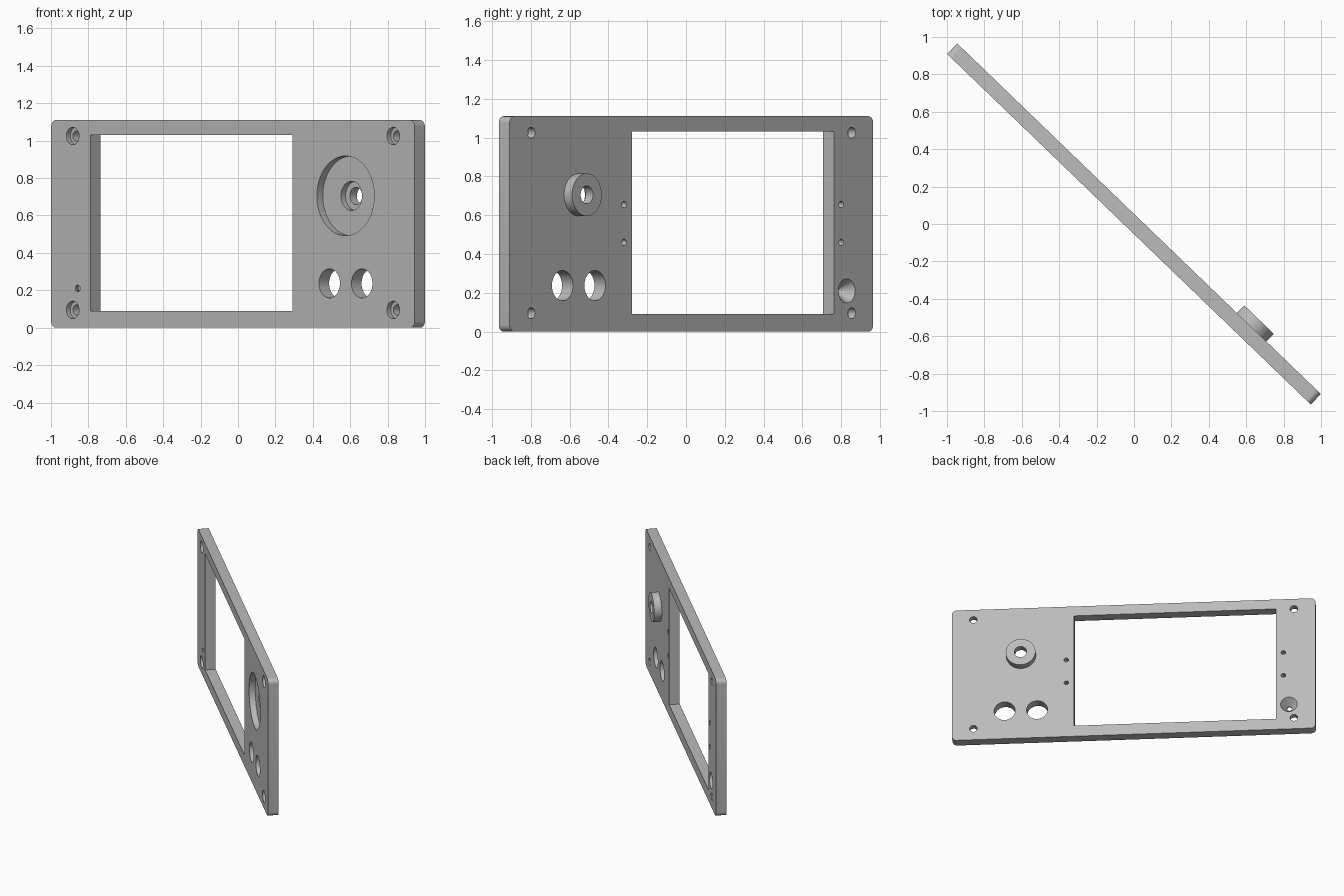
import bpy, bmesh, math

if "Cube" in bpy.data.objects:
    bpy.data.objects.remove(bpy.data.objects["Cube"])

ANGLE = -math.radians(43.95)   # the panel stands diagonally
L, H, T = 2.70, 1.11, 0.078    # panel length, height, thickness
F, B = -T / 2, T / 2           # front and back face (local y)
OUT = 0.02                     # how far cutters poke out

grey = bpy.data.materials.new("panel grey")
grey.diffuse_color = (0.5, 0.5, 0.5, 1)
grey.use_nodes = True
grey.node_tree.nodes["Principled BSDF"].inputs["Base Color"].default_value = grey.diffuse_color


def make_object(name, bm):
    bmesh.ops.recalc_face_normals(bm, faces=bm.faces[:])
    me = bpy.data.meshes.new(name)
    bm.to_mesh(me)
    bm.free()
    me.materials.append(grey)
    ob = bpy.data.objects.new(name, me)
    bpy.context.collection.objects.link(ob)
    return ob


def lathe(name, x, z, profile, n=48):
    """Closed turned solid along local y; profile is (radius, y) pairs."""
    bm = bmesh.new()
    rings = [[bm.verts.new((x + r * math.cos(2 * math.pi * i / n), y,
                            z + r * math.sin(2 * math.pi * i / n)))
              for i in range(n)] for r, y in profile]
    for a, b in zip(rings, rings[1:]):
        for i in range(n):
            j = (i + 1) % n
            bm.faces.new((a[i], a[j], b[j], b[i]))
    bm.faces.new(rings[0])
    bm.faces.new(rings[-1])
    return make_object(name, bm)


def box(name, x0, x1, y0, y1, z0, z1, radius=0):
    """Box with optional rounded corners in the x-z plane."""
    bm = bmesh.new()
    bmesh.ops.create_cube(bm, size=1)
    for v in bm.verts:
        v.co = ((x0, x1)[v.co.x > 0], (y0, y1)[v.co.y > 0], (z0, z1)[v.co.z > 0])
    if radius:
        edges = [e for e in bm.edges
                 if abs(e.verts[0].co.y - e.verts[1].co.y) > 1e-4]
        bmesh.ops.bevel(bm, geom=edges, offset=radius, segments=8,
                        profile=0.5, affect='EDGES')
    return make_object(name, bm)


def combine(target, other, operation):
    mod = target.modifiers.new(operation, 'BOOLEAN')
    mod.operation, mod.solver, mod.object = operation, 'EXACT', other
    bpy.context.view_layer.objects.active = target
    bpy.ops.object.modifier_apply(modifier=mod.name)
    bpy.data.objects.remove(other)


# Plate with rounded corners and a round boss on the back
panel = box("front_panel", -L / 2, L / 2, F, B, 0, H, 0.035)
KNOB_X, KNOB_Z, BOSS_END = 0.836, 0.705, 0.096
combine(panel, lathe("boss", KNOB_X, KNOB_Z, [(0.11, 0.02), (0.11, BOSS_END)], 64), 'UNION')

cutters = []
# Display window
cutters.append(box("window_cut", -1.058, 0.442, F - OUT, B + OUT, 0.09, 1.03))
# Stepped knob recess running through the boss
cutters.append(lathe("knob_cut", KNOB_X, KNOB_Z, [
    (0.213, F - OUT), (0.213, F + 0.046), (0.078, F + 0.046), (0.078, 0.042),
    (0.046, 0.042), (0.046, BOSS_END + OUT)], 64))
# Counterbored corner screw holes
for x in (-1.19, 1.19):
    for z in (0.095, 1.025):
        cutters.append(lathe("screw_cut", x, z, [
            (0.047, F - OUT), (0.047, F + 0.03), (0.028, F + 0.03), (0.028, B + OUT)], 32))
# Two round button holes
for x in (0.717, 0.958):
    cutters.append(lathe("button_cut", x, 0.237, [(0.078, F - OUT), (0.078, B + OUT)]))
# Indicator hole, widening towards the back
cutters.append(lathe("indicator_cut", -1.153, 0.21, [
    (0.018, F - OUT), (0.018, F + 0.012), (0.062, B), (0.062, B + OUT)], 32))
# Blind mounting holes beside the window, on the back
for x in (-1.112, 0.50):
    for z in (0.46, 0.655):
        cutters.append(lathe("pin_cut", x, z, [(0.017, B - 0.045), (0.017, B + OUT)], 24))

for c in cutters:
    combine(panel, c, 'DIFFERENCE')

panel.rotation_euler.z = ANGLE
bpy.ops.object.select_all(action='DESELECT')
panel.select_set(True)
bpy.context.view_layer.objects.active = panel
bpy.ops.object.shade_smooth_by_angle(angle=math.radians(30))
